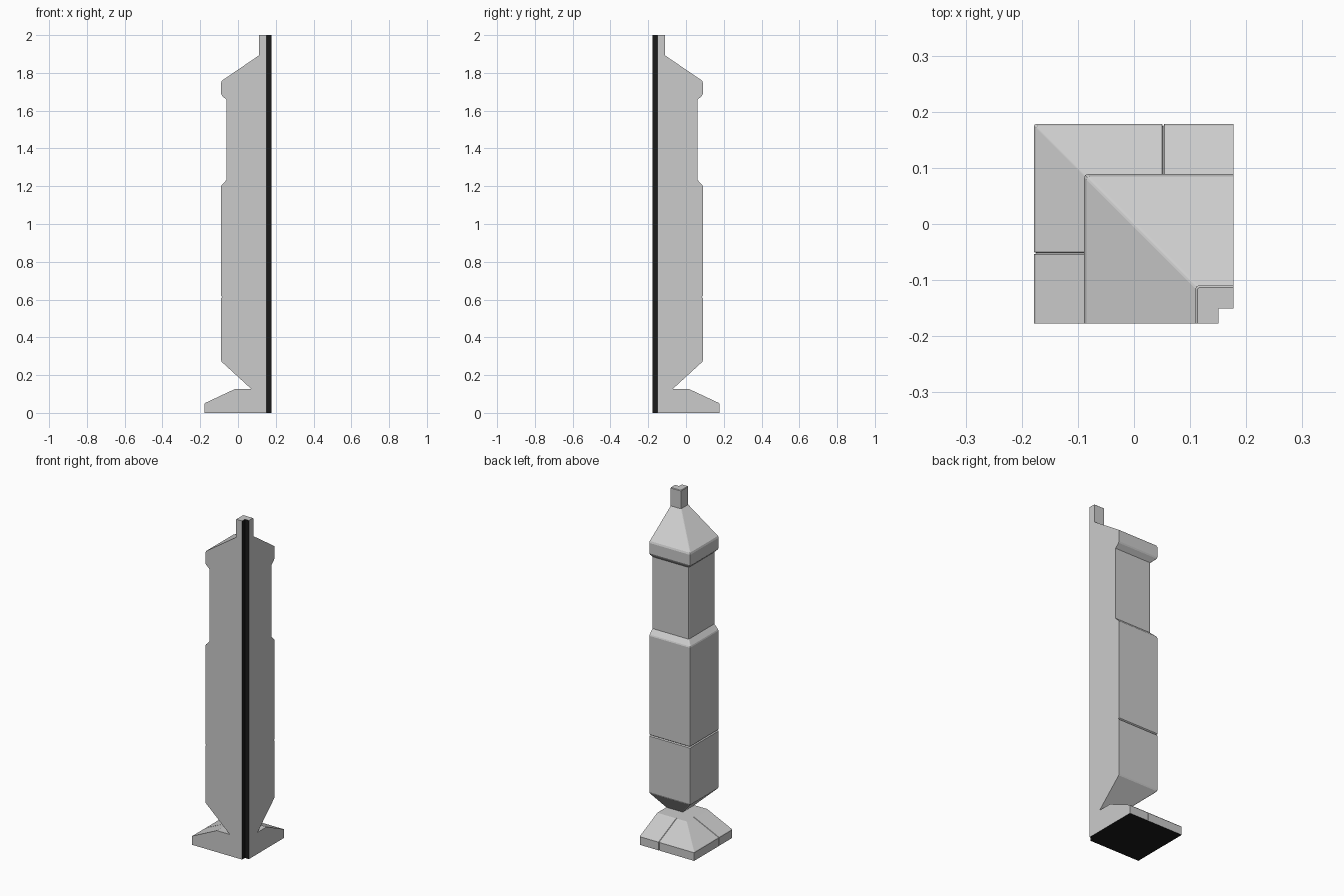
import bpy, bmesh

if "Cube" in bpy.data.objects:
    bpy.data.objects.remove(bpy.data.objects["Cube"])

X = 0.177        # half width; the two cut planes meet at (X, -X)
NOTCH = 0.026    # square notch down the cut corner

grey = bpy.data.materials.new("stone_grey")
grey.diffuse_color = (0.8, 0.8, 0.8, 1)
grey.use_nodes = True
grey.node_tree.nodes["Principled BSDF"].inputs["Base Color"].default_value = grey.diffuse_color
dark = bpy.data.materials.new("dark_core")
dark.diffuse_color = (0.01, 0.01, 0.01, 1)
dark.use_nodes = True
dark.node_tree.nodes["Principled BSDF"].inputs["Base Color"].default_value = dark.diffuse_color


def section(d, r, seam):
    """Quarter-column outline of width d, measured from the cut corner."""
    n = NOTCH
    half = [(n, n), (0, n)]
    mid = [(0, d)]
    if seam:   # narrow joint between stones
        mid += [(seam - 0.002, d), (seam, d - 0.005), (seam + 0.002, d)]
    mid += [(d - r, d)]
    corner = [(d - 0.3 * r, d - 0.3 * r)]
    other = [(v, u) for u, v in reversed(mid)]
    return half + mid + corner + other + [(n, 0)]


def loft(name, profile, r=0.006, seam=0, bottom=False, top=False):
    """Stack outlines following a list of (width, height) points."""
    bm = bmesh.new()
    rings = [[bm.verts.new((X - u, -X + v, z)) for u, v in section(d, r, seam)]
             for d, z in profile]
    n = len(rings[0])
    for a, b in zip(rings, rings[1:]):
        for i in range(n):
            j = (i + 1) % n
            f = bm.faces.new((a[i], a[j], b[j], b[i]))
            f.material_index = int(i in (0, n - 1))
    if bottom:
        bm.faces.new(rings[0][::-1]).material_index = 1
    if top:
        bm.faces.new(rings[-1])
    # make sure the outer wall faces away from the cut corner
    bm.normal_update()
    wall = max(bm.faces, key=lambda f: (f.calc_center_median().y
                                        if abs(f.normal.y) > 0.5 else -9))
    if wall.normal.y < 0:
        bmesh.ops.reverse_faces(bm, faces=bm.faces[:])
    me = bpy.data.meshes.new(name)
    bm.to_mesh(me)
    bm.free()
    me.materials.append(grey)
    me.materials.append(dark)
    ob = bpy.data.objects.new(name, me)
    bpy.context.collection.objects.link(ob)
    return ob


# sloped foot with stone joints
loft("foot", [(0.355, 0), (0.355, 0.048), (0.352, 0.052), (0.20, 0.123),
              (0.192, 0.127)], r=0.003, seam=0.125, bottom=True, top=True)

# main shaft, flaring up from the foot, with a joint line
loft("shaft", [(0.107, 0.127), (0.263, 0.270), (0.266, 0.278),
               (0.266, 0.608), (0.260, 0.613), (0.266, 0.618),
               (0.266, 1.200), (0.263, 1.207), (0.238, 1.233)])

# recessed neck
loft("neck", [(0.238, 1.233), (0.238, 1.657)])

# cap with soft rim and hipped roof
loft("cap", [(0.238, 1.657), (0.262, 1.680), (0.266, 1.688),
             (0.266, 1.749), (0.262, 1.759), (0.067, 1.892)])

# finial stub
loft("finial", [(0.067, 1.892), (0.067, 1.997), (0.064, 2.0)], r=0.004, top=True)
